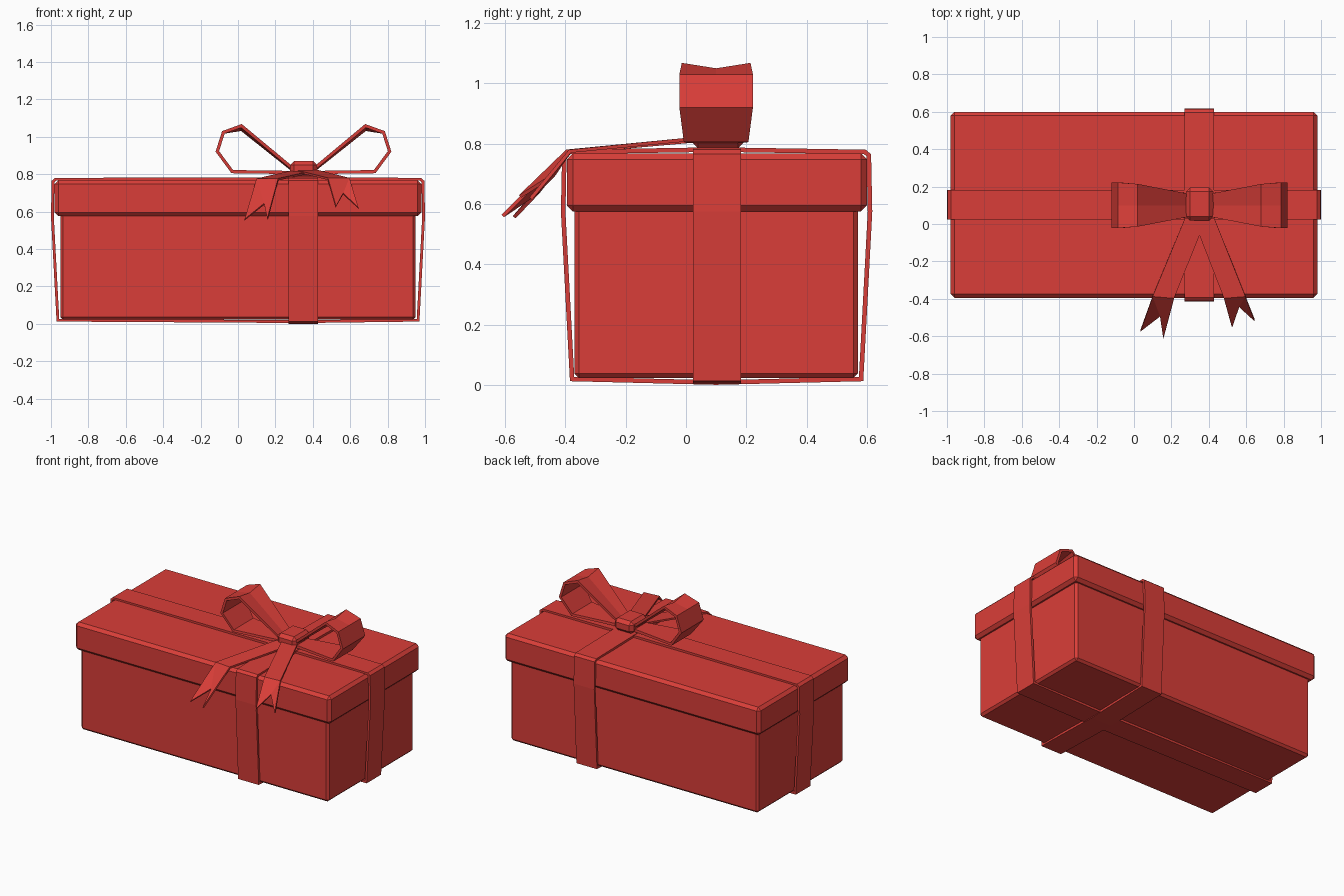
import bpy
import bmesh
from mathutils import Vector

old = bpy.data.objects.get("Cube")
if old:
    bpy.data.objects.remove(old, do_unlink=True)

red = bpy.data.materials.new("gift red")
red.use_nodes = True
colour = (0.70, 0.048, 0.04, 1)
red.diffuse_color = colour
red.node_tree.nodes["Principled BSDF"].inputs["Base Color"].default_value = colour

BOW_X, BOW_Y = 0.35, 0.1


def make(name, verts, faces):
    bm = bmesh.new()
    vs = [bm.verts.new(v) for v in verts]
    for f in faces:
        bm.faces.new([vs[i] for i in f])
    bmesh.ops.recalc_face_normals(bm, faces=bm.faces)
    mesh = bpy.data.meshes.new(name)
    bm.to_mesh(mesh)
    bm.free()
    mesh.materials.append(red)
    ob = bpy.data.objects.new(name, mesh)
    bpy.context.scene.collection.objects.link(ob)
    return ob


def block(name, lo, hi, bevel):
    x, y, z = zip(lo, hi)
    verts = [(a, b, c) for a in x for b in y for c in z]
    faces = [(0, 1, 3, 2), (4, 5, 7, 6), (0, 1, 5, 4),
             (2, 3, 7, 6), (0, 2, 6, 4), (1, 3, 7, 5)]
    ob = make(name, verts, faces)
    mod = ob.modifiers.new("chamfer", "BEVEL")
    mod.width = bevel
    mod.segments = 1
    return ob


def inset(points, t):
    """Offset a closed clockwise outline inwards by t."""
    pts = [Vector(p) for p in points]
    out = []
    for i, p in enumerate(pts):
        d1 = (p - pts[i - 1]).normalized()
        d2 = (pts[(i + 1) % len(pts)] - p).normalized()
        n1, n2 = Vector((d1.y, -d1.x)), Vector((d2.y, -d2.x))
        out.append(p + (n1 + n2) * t / max(1 + n1.dot(n2), 0.35))
    return out


def ribbon_loop(name, outline, widths, dips, thick, place):
    """Closed strip around an outline, with a centre line that can sink."""
    verts, faces = [], []
    for o, i, w, d in zip(outline, inset(outline, thick), widths, dips):
        for p, s in ((o, -1), (o, 0), (o, 1), (i, 1), (i, 0), (i, -1)):
            verts.append(place(p[0], s * w, p[1] - (d if s == 0 else 0)))
    n = len(outline)
    for k in range(n):
        a, b = 6 * k, 6 * ((k + 1) % n)
        for j in range(6):
            m = (j + 1) % 6
            faces.append((a + j, a + m, b + m, b + j))
    return make(name, verts, faces)


# Box and overhanging lid
block("box_body", (-0.95, -0.37, 0.022), (0.95, 0.57, 0.7), 0.015)
block("box_lid", (-0.98, -0.395, 0.575), (0.98, 0.6, 0.768), 0.02)


# Ribbon bands wrapped around the box both ways
def band_outline(left, right, mid, rise):
    return [(left + 0.03, 0.012), (left, 0.575), (left + 0.004, 0.765),
            (left + 0.022, 0.78), (mid, 0.78 + rise), (right - 0.022, 0.78),
            (right - 0.004, 0.765), (right, 0.575), (right - 0.03, 0.012),
            (mid, 0.008 - rise)]


ribbon_loop("long_ribbon", band_outline(-1, 1, BOW_X, 0.004), [0.079] * 10,
            [0] * 10, 0.015, lambda u, v, z: (u, BOW_Y + 0.003 + v, z))
ribbon_loop("cross_ribbon", band_outline(-0.415, 0.618, BOW_Y, 0.008), [0.079] * 10,
            [0] * 10, 0.015, lambda u, v, z: (BOW_X + v, u, z))

# Bow loops, mirrored about the knot
bow = [(0.03, 0.80), (0.385, 0.805), (0.47, 0.92), (0.435, 1.03),
       (0.33, 1.068), (0.05, 0.835)]
bow_cw = [(-u, z) for u, z in bow]
bow_widths = [0.06, 0.107, 0.122, 0.122, 0.114, 0.06]
bow_dips = [0, 0, 0, 0, 0.018, 0.008]
for side, sign in (("right", 1), ("left", -1)):
    ribbon_loop("bow_loop_" + side, bow_cw, bow_widths, bow_dips, 0.017,
                lambda u, v, z, s=sign: (BOW_X + s * u, BOW_Y + v, z))

# Knot
block("bow_knot", (0.278, 0.018, 0.785), (0.424, 0.195, 0.87), 0.022)


# Forked tails bending over the lid edge
def tail(name, points):
    ob = make(name, points, [(0, 1, 3, 2), (2, 3, 6, 5), (2, 5, 4)])
    mod = ob.modifiers.new("thickness", "SOLIDIFY")
    mod.thickness = 0.012
    mod.offset = 0


tail("bow_tail_right", [(0.272, 0.03, 0.81), (0.387, 0.03, 0.81),
                        (0.1, -0.385, 0.772), (0.215, -0.395, 0.772),
                        (0.035, -0.57, 0.556), (0.14, -0.49, 0.64),
                        (0.158, -0.608, 0.56)])
tail("bow_tail_left", [(0.43, 0.03, 0.816), (0.315, 0.03, 0.816),
                       (0.595, -0.385, 0.775), (0.48, -0.395, 0.775),
                       (0.645, -0.515, 0.618), (0.562, -0.44, 0.695),
                       (0.523, -0.55, 0.625)])
